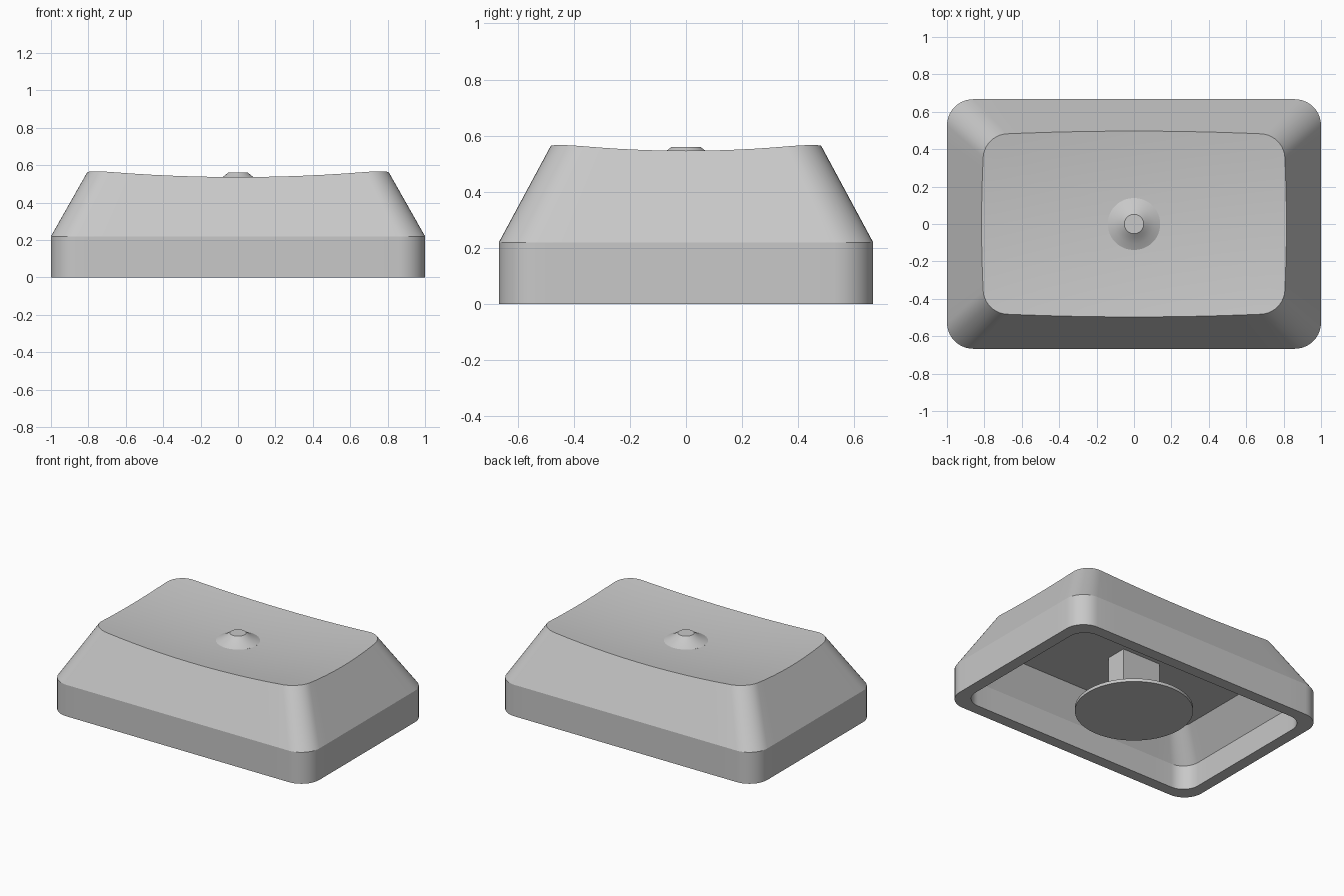
import bpy, bmesh, math

if "Cube" in bpy.data.objects:
    bpy.data.objects.remove(bpy.data.objects["Cube"])

grey = bpy.data.materials.new("light grey")
grey.use_nodes = True
grey.diffuse_color = (0.58, 0.58, 0.58, 1)
grey.node_tree.nodes["Principled BSDF"].inputs["Base Color"].default_value = grey.diffuse_color


def outline(hx, hy, r, z, corner=10, side=12):
    """Rounded rectangle as a closed loop, with evenly divided sides."""
    arcs = []
    for k, (sx, sy) in enumerate(((1, 1), (-1, 1), (-1, -1), (1, -1))):
        arc = []
        for i in range(corner + 1):
            a = math.pi / 2 * (k + i / corner)
            arc.append((sx * (hx - r) + r * math.cos(a), sy * (hy - r) + r * math.sin(a), z))
        arcs.append(arc)
    pts = []
    for k, arc in enumerate(arcs):
        pts += arc
        start, end = arc[-1], arcs[(k + 1) % 4][0]
        pts += [lerp(start, end, i / side) for i in range(1, side)]
    return pts


def circle(r, z, n=64):
    return [(r * math.cos(math.tau * i / n), r * math.sin(math.tau * i / n), z) for i in range(n)]


def lerp(a, b, t):
    return tuple(p + (q - p) * t for p, q in zip(a, b))


def dish(x, y):
    return 0.505 + 0.0625 * x * x + 0.127 * y * y


def loft(name, loops):
    """Skin a stack of equal loops and cap both ends."""
    bm = bmesh.new()
    rings = [[bm.verts.new(p) for p in loop] for loop in loops]
    n = len(rings[0])
    for a, b in zip(rings, rings[1:]):
        for i in range(n):
            j = (i + 1) % n
            bm.faces.new((a[i], a[j], b[j], b[i]))
    bm.faces.new(rings[0][::-1])
    bm.faces.new(rings[-1])
    bmesh.ops.recalc_face_normals(bm, faces=bm.faces)
    mesh = bpy.data.meshes.new(name)
    bm.to_mesh(mesh)
    bm.free()
    obj = bpy.data.objects.new(name, mesh)
    bpy.context.collection.objects.link(obj)
    mesh.materials.append(grey)
    bpy.ops.object.select_all(action='DESELECT')
    obj.select_set(True)
    bpy.context.view_layer.objects.active = obj
    bpy.ops.object.shade_smooth_by_angle(angle=math.radians(22))
    return obj


# Hollow shell: ceiling, inner wall, rim, outer wall, then the dished top
shoulder = outline(1.0, 0.667, 0.14, 0.22)
crown = outline(0.80, 0.477, 0.125, 0.573)
edge = []
for low, high in zip(shoulder, crown):
    t = 1.0
    for _ in range(8):
        x, y, z = lerp(low, high, t)
        t = (dish(x, y) - low[2]) / (high[2] - low[2])
    edge.append(lerp(low, high, t))
top = [[(x * s, y * s, dish(x * s, y * s)) for x, y, z in edge]
       for s in (0.9, 0.75, 0.6, 0.45, 0.3, 0.15, 0.05)]
loft("shell", [
    outline(0.78, 0.475, 0.10, 0.365),
    outline(0.92, 0.587, 0.12, 0.17),
    outline(0.92, 0.587, 0.12, 0),
    outline(1.0, 0.667, 0.14, 0),
    shoulder, edge] + top)

# Small raised button in the middle of the dish
loft("button", [circle(0.14, 0.49), circle(0.14, 0.507), circle(0.105, 0.523),
                circle(0.075, 0.542), circle(0.052, 0.56)])

# Rectangular stem and round foot below the ceiling
stem = [(0.15, 0.075), (-0.15, 0.075), (-0.15, -0.075), (0.15, -0.075)]
loft("stem", [[(x, y, z) for x, y in stem] for z in (0.015, 0.375)])
loft("foot_disc", [circle(0.375, 0), circle(0.375, 0.022)])
